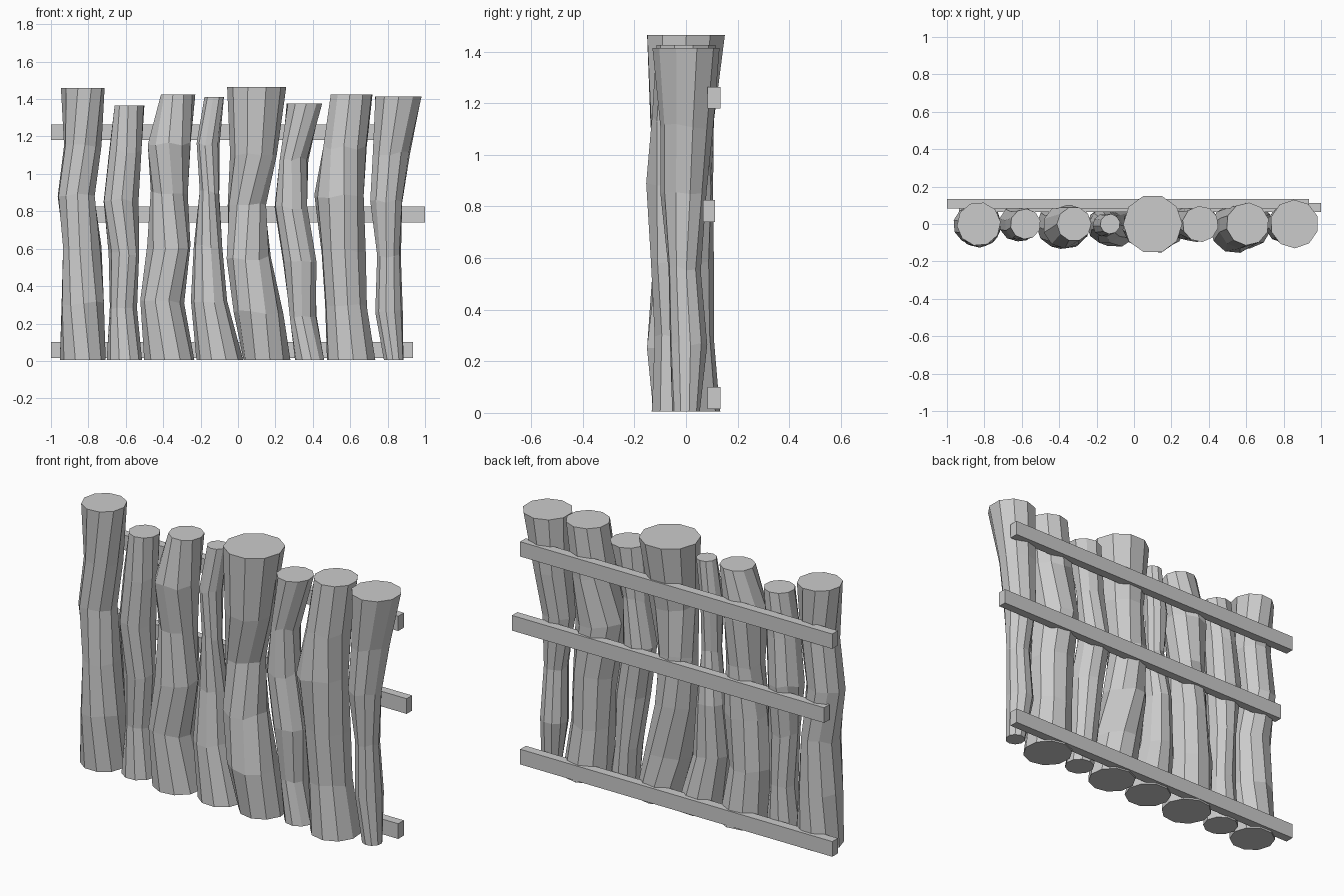
import bpy, bmesh, math, random

if "Cube" in bpy.data.objects:
    bpy.data.objects.remove(bpy.data.objects["Cube"])

random.seed(7)
SIDES = 10

# Each log: top height, shift of the middle rings, (left x, right x) at the rings from ground to top
LEVELS = [0.005, 0.30, 0.59, 0.88, 1.14]
LOGS = [
    (1.46, .01, [(-.95, -.71), (-.945, -.715), (-.935, -.73), (-.965, -.765), (-.93, -.73), (-.945, -.715)]),
    (1.365, -.02, [(-.70, -.515), (-.685, -.54), (-.69, -.53), (-.72, -.53), (-.69, -.515), (-.66, -.50)]),
    (1.425, .02, [(-.50, -.235), (-.52, -.29), (-.485, -.255), (-.465, -.27), (-.485, -.25), (-.41, -.23)]),
    (1.41, .02, [(-.22, .025), (-.25, -.06), (-.235, -.085), (-.205, -.10), (-.22, -.10), (-.18, -.075)]),
    (1.465, -.04, [(.03, .28), (-.02, .24), (-.06, .175), (-.055, .15), (-.04, .205), (-.055, .255)]),
    (1.375, -.06, [(.305, .46), (.275, .42), (.24, .42), (.195, .37), (.225, .375), (.26, .45)]),
    (1.425, 0, [(.475, .735), (.465, .69), (.445, .685), (.41, .67), (.455, .69), (.495, .72)]),
    (1.415, -.03, [(.78, .885), (.735, .88), (.745, .87), (.705, .88), (.72, .92), (.73, .985)]),
]


def add_mesh(name, bm):
    bmesh.ops.recalc_face_normals(bm, faces=bm.faces)
    me = bpy.data.meshes.new(name)
    bm.to_mesh(me)
    bm.free()
    ob = bpy.data.objects.new(name, me)
    bpy.context.collection.objects.link(ob)


def log(name, top, shift, spans):
    bm = bmesh.new()
    rings = []
    twist = random.uniform(0, 0.6)
    for i, (z, (a, b)) in enumerate(zip(LEVELS + [top], spans)):
        cx, r = (a + b) / 2, (b - a) / 2 * 1.02
        inner = 0 < i < len(spans) - 1
        # keep the bent middle from breaking through the rails
        cy = min(random.uniform(-.012, .012), .108 - r) if inner else 0
        if inner:
            z += shift
        twist += random.uniform(-.3, .3)
        ring = []
        for k in range(SIDES):
            t = twist + 2 * math.pi * k / SIDES
            dz = random.uniform(-.012, .012) if inner else 0
            ring.append(bm.verts.new((cx + r * math.cos(t), cy + r * math.sin(t), z + dz)))
        rings.append(ring)
    for lo, hi in zip(rings, rings[1:]):
        for k in range(SIDES):
            n = (k + 1) % SIDES
            bm.faces.new((lo[k], lo[n], hi[n], hi[k]))
    bm.faces.new(rings[0][::-1])
    bm.faces.new(rings[-1])
    add_mesh(name, bm)


def rail(name, x0, x1, y0, y1, z0, z1):
    bm = bmesh.new()
    bmesh.ops.create_cube(bm, size=1)
    for v in bm.verts:
        v.co = (x1 if v.co.x > 0 else x0, y1 if v.co.y > 0 else y0, z1 if v.co.z > 0 else z0)
    add_mesh(name, bm)


# Upright crooked logs
for i, (top, shift, spans) in enumerate(LOGS):
    log(f"fence_log_{i + 1}", top, shift, spans)

# Back rails
rail("rail_bottom", -1.0, .935, .083, .133, .015, .10)
rail("rail_middle", -.935, 1.0, .065, .113, .74, .825)
rail("rail_top", -1.0, .935, .083, .133, 1.18, 1.263)
